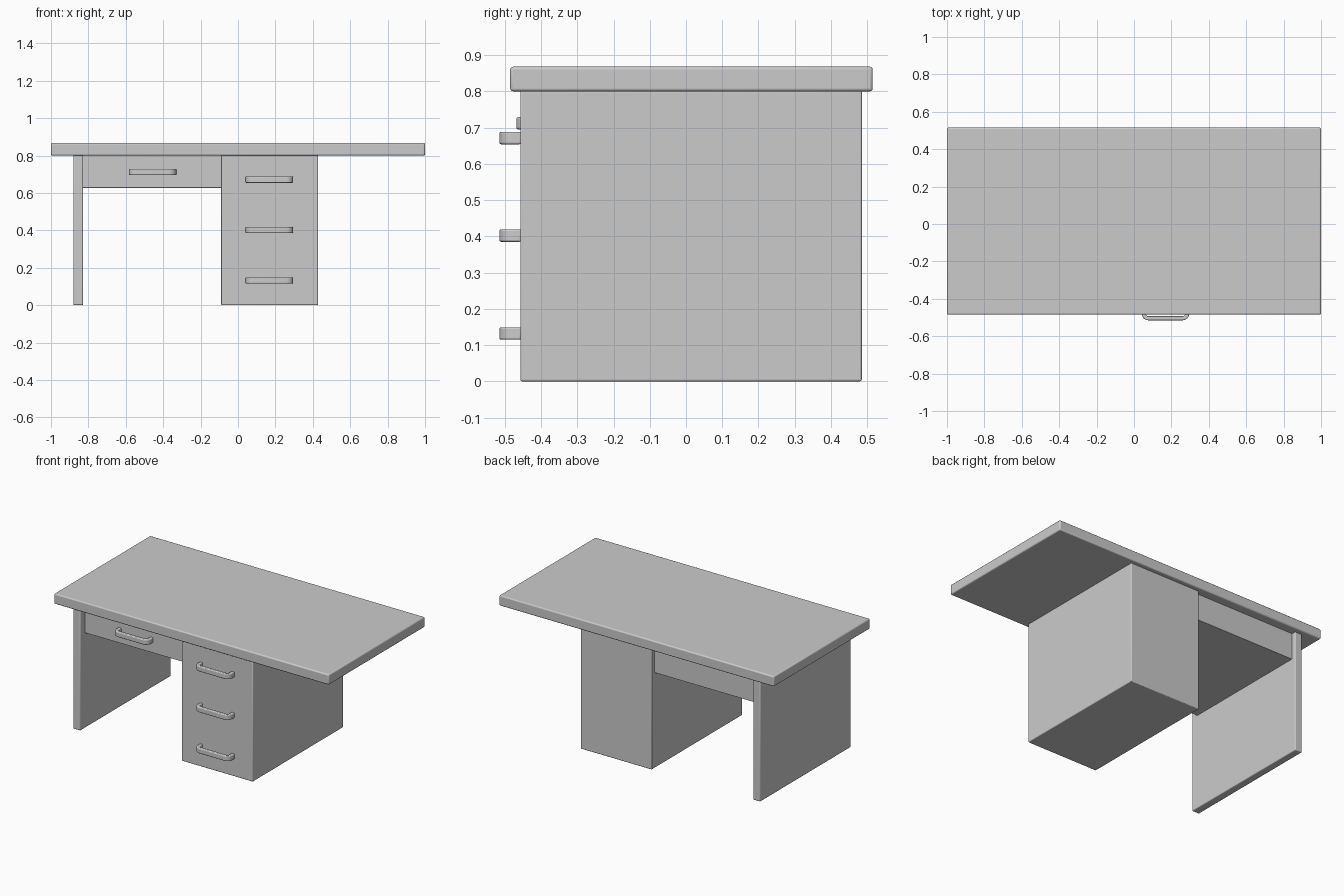
import bpy, bmesh
from math import cos, sin, pi, radians

if "Cube" in bpy.data.objects:
    bpy.data.objects.remove(bpy.data.objects["Cube"])


def finish(name, bm, bevel):
    bmesh.ops.recalc_face_normals(bm, faces=bm.faces[:])
    me = bpy.data.meshes.new(name)
    bm.to_mesh(me)
    bm.free()
    ob = bpy.data.objects.new(name, me)
    bpy.context.collection.objects.link(ob)
    mod = ob.modifiers.new("soft_edges", 'BEVEL')
    mod.width = bevel
    mod.segments = 3
    mod.limit_method = 'ANGLE'
    mod.angle_limit = radians(40)
    bpy.ops.object.select_all(action='DESELECT')
    ob.select_set(True)
    bpy.context.view_layer.objects.active = ob
    bpy.ops.object.shade_smooth_by_angle(angle=radians(35))
    return ob


def box(name, x, y, z, bevel):
    bm = bmesh.new()
    bmesh.ops.create_cube(bm, size=1)
    for v in bm.verts:
        v.co = [lo + (c + 0.5) * (hi - lo) for c, (lo, hi) in zip(v.co, (x, y, z))]
    return finish(name, bm, bevel)


def handle(name, cx, face_y, cz):
    # U-shaped pull: outer and inner rounded outlines, extruded upward
    half, depth, thick, height, r = 0.127, 0.058, 0.022, 0.034, 0.036

    def side(w, d, rad):
        pts = [(-w, 0.003)]
        pts += [(-w + rad - rad * cos(a), -d + rad - rad * sin(a))
                for a in (i * pi / 12 for i in range(7))]
        return pts + [(-px, py) for px, py in reversed(pts)]

    outer = side(half, depth, r)
    inner = side(half - thick, depth - thick, r - thick)
    bm = bmesh.new()
    o = [bm.verts.new((cx + a, face_y + b, cz - height / 2)) for a, b in outer]
    n = [bm.verts.new((cx + a, face_y + b, cz - height / 2)) for a, b in inner]
    faces = [bm.faces.new((o[i], o[i + 1], n[i + 1], n[i])) for i in range(len(o) - 1)]
    ext = bmesh.ops.extrude_face_region(bm, geom=faces, use_keep_orig=True)
    for g in ext["geom"]:
        if isinstance(g, bmesh.types.BMVert):
            g.co.z += height
    return finish(name, bm, 0.005)


# Tabletop
box("tabletop", (-1, 1), (-0.485, 0.515), (0.80, 0.868), 0.008)

# Supports: thin side panel and drawer cabinet
box("side_panel", (-0.88, -0.828), (-0.457, 0.485), (0, 0.802), 0.006)
box("drawer_cabinet", (-0.09, 0.428), (-0.457, 0.485), (0, 0.802), 0.005)

# Recessed drawer across the knee space
box("knee_drawer", (-0.832, -0.086), (-0.41, 0.455), (0.627, 0.802), 0.002)

# Drawer pulls
for i, z in enumerate((0.132, 0.402, 0.671)):
    handle(f"cabinet_handle_{i + 1}", 0.168, -0.457, z)
handle("knee_drawer_handle", -0.457, -0.41, 0.712)
